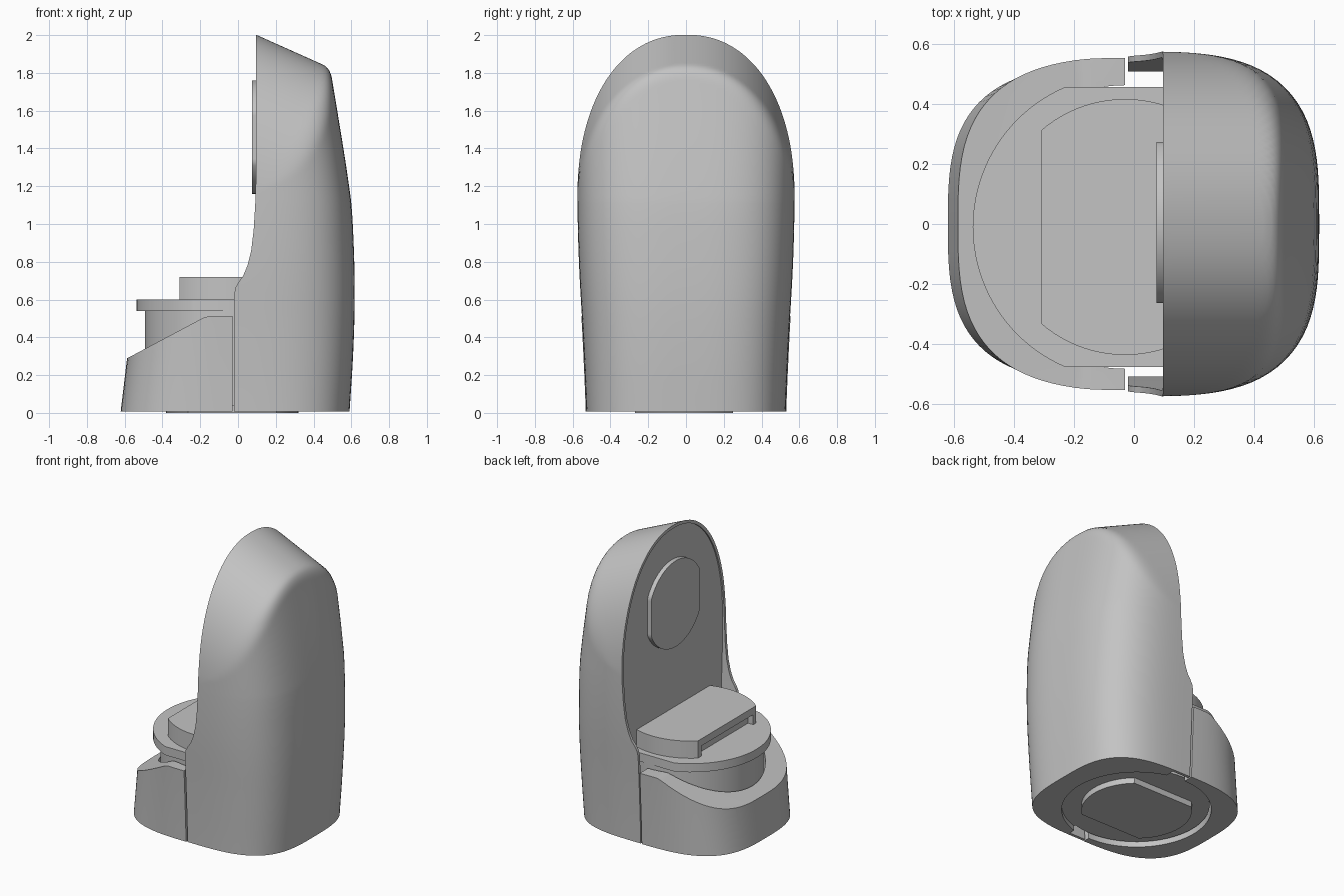
import bpy, bmesh, math
from mathutils import Vector

cube = bpy.data.objects.get("Cube")
if cube:
    bpy.data.objects.remove(cube, do_unlink=True)

grey = bpy.data.materials.new("mid grey")
grey.use_nodes = True
grey.diffuse_color = (0.55, 0.55, 0.55, 1)
grey.node_tree.nodes["Principled BSDF"].inputs["Base Color"].default_value = (0.55, 0.55, 0.55, 1)

HUB = Vector((-0.03, -0.01, 0))   # axis of the round stand
BOTTOM = 0.008


def loft(name, rings):
    """Closed solid skinned through equal-length rings of points."""
    bm = bmesh.new()
    rows = [[bm.verts.new(p) for p in ring] for ring in rings]
    n = len(rows[0])
    for a, b in zip(rows, rows[1:]):
        for i in range(n):
            j = (i + 1) % n
            bm.faces.new((a[i], a[j], b[j], b[i]))
    bm.faces.new(rows[0][::-1])
    bm.faces.new(rows[-1])
    bmesh.ops.recalc_face_normals(bm, faces=bm.faces)
    mesh = bpy.data.meshes.new(name)
    bm.to_mesh(mesh)
    bm.free()
    mesh.materials.append(grey)
    obj = bpy.data.objects.new(name, mesh)
    bpy.context.collection.objects.link(obj)
    return obj


def prism(name, points, sweep):
    pts = [Vector(p) for p in points]
    return loft(name, [pts, [p + Vector(sweep) for p in pts]])


def boolean(obj, cutter, operation):
    """Apply a boolean and discard the cutter."""
    cutter.hide_render = True
    mod = obj.modifiers.new("cut", 'BOOLEAN')
    mod.operation, mod.solver, mod.object = operation, 'EXACT', cutter
    bpy.context.view_layer.objects.active = obj
    bpy.ops.object.modifier_apply(modifier=mod.name)
    bpy.data.objects.remove(cutter, do_unlink=True)


def smooth(obj, angle=35):
    bpy.ops.object.select_all(action='DESELECT')
    obj.select_set(True)
    bpy.context.view_layer.objects.active = obj
    bpy.ops.object.shade_smooth_by_angle(angle=math.radians(angle))


def spow(v, e):
    return math.copysign(abs(v) ** e, v)


def oval(rx, ry, z, n, count=96):
    """Superellipse ring in plan."""
    angles = [2 * math.pi * i / count for i in range(count)]
    return [(rx * spow(math.cos(a), 2 / n), ry * spow(math.sin(a), 2 / n), z) for a in angles]


def spline(keys, t):
    """Catmull-Rom through (t, value) keys."""
    i = max(k for k in range(len(keys) - 1) if keys[k][0] <= t)
    (t1, v1), (t2, v2) = keys[i], keys[i + 1]
    slope = lambda a, b: (b[1] - a[1]) / (b[0] - a[0])
    m1 = slope(keys[max(i - 1, 0)], keys[i + 1])
    m2 = slope(keys[i], keys[min(i + 2, len(keys) - 1)])
    h, s = t2 - t1, (t - t1) / (t2 - t1)
    return ((2*s**3 - 3*s**2 + 1) * v1 + (s**3 - 2*s**2 + s) * h * m1
            + (3*s**2 - 2*s**3) * v2 + (s**3 - s**2) * h * m2)


SIDE = [(-0.6, 0.515), (0, 0.528), (0.4, 0.545), (0.8, 0.567), (1.13, 0.575), (2.3, 0.575)]
BACK = [(0, 0.59), (0.3, 0.609), (0.6, 0.618), (0.9, 0.612), (1.15, 0.595), (1.83, 0.488), (2.2, 0.43)]


def arch(x, inset):
    """Domed outline of the tall shell, in the plane at x."""
    half = []
    for i in range(17):
        z = -0.6 + 1.73 * i / 16
        half.append((spline(SIDE, z) - inset, z))
    for i in range(1, 33):
        a = math.pi / 2 * i / 32
        half.append(((0.575 - inset) * spow(math.cos(a), 1 / 1.1),
                     1.13 + (0.87 - inset) * spow(math.sin(a), 1 / 1.1)))
    half[-1] = (0, 2.0 - inset)
    left = [(x, -y, z) for y, z in half[-2::-1]]
    return [(x, y, z) for y, z in half] + left


def shell_ring(z, count=128):
    """Plan section of the shell: squarish oval softly trimmed by the sloping dome."""
    rx, ry = spline(BACK, z), spline(SIDE, z)
    soft = 0.07 * min(1, max(0, (z - 1.2) / 0.4))

    def inside(x, y):
        plan = (abs(x / rx) ** 3.3 + abs(y / ry) ** 3.3) ** (1 / 3.3)
        rise = max(0, z + 0.447 * (x - 0.1) - 1.13) / 0.87
        dome = (abs(y / 0.575) ** 2.2 + rise ** 2.2) ** (1 / 2.2)
        blend = max(0, soft - abs(plan - dome)) ** 2 / (4 * soft) if soft else 0
        return max(plan, dome) + blend < 1

    ring = []
    for i in range(count):
        a = 2 * math.pi * i / count
        lo, hi = 0, 1.2
        for _ in range(22):
            mid = (lo + hi) / 2
            lo, hi = (mid, hi) if inside(mid * math.cos(a), mid * math.sin(a)) else (lo, mid)
        ring.append((lo * math.cos(a), lo * math.sin(a), z))
    return ring


def disc(name, r, z0, z1, clip_x=9, clip_y=9):
    """Vertical disc on the hub axis, with optional flat sides."""
    obj = loft(name, [[Vector(p) + HUB for p in oval(r, r, z, 2)] for z in (z0, z1)])
    if min(clip_x, clip_y) < r:
        box = [(sx * clip_x + HUB.x, sy * clip_y + HUB.y, z0 - 0.1)
               for sx, sy in ((1, 1), (-1, 1), (-1, -1), (1, -1))]
        boolean(obj, prism("clip", box, (0, 0, 1)), 'INTERSECT')
    return obj


# Tall shell, with closer rings where the dome slopes
levels = [BOTTOM + 1.1 * i / 14 for i in range(14)] + [1.108 + 0.93 * i / 70 for i in range(71)]
shell = loft("tall_shell", [shell_ring(z) for z in levels])

# Front edge of the shell, with side wings that reach forward low down
edge = [(-0.02, -0.1), (-0.02, 0.63), (-0.012, 0.665), (0.005, 0.695), (0.027, 0.725), (0.05, 0.78),
        (0.07, 0.86), (0.083, 0.97), (0.092, 1.12), (0.096, 1.3), (0.096, 2.3)]
outline = [(x, -1, z) for x, z in edge] + [(-1, -1, 2.3), (-1, -1, -0.1)]
boolean(shell, prism("front_cut", outline, (0, 2, 0)), 'DIFFERENCE')

# Recessed panel inside the thin rim, and the round recess underneath
boolean(shell, prism("panel_cut", arch(-0.5, 0.02), (0.605, 0, 0)), 'DIFFERENCE')
boolean(shell, disc("foot_cut", 0.475, -0.1, 0.04), 'DIFFERENCE')
smooth(shell)

# Low front tray with a sloping top
tray = loft("front_tray", [oval(0.622 - 0.12 * z, spline(SIDE, z) + 0.003, z, 3.1)
                           for z in (BOTTOM, 0.15, 0.3, 0.45, 0.6)])
slope = [(-0.03, -0.1), (-0.03, 0.512), (-0.15, 0.512), (-0.175, 0.507), (-0.2, 0.495),
         (-0.585, 0.29), (-0.8, 0.176), (-0.8, -0.1)]
boolean(tray, prism("slope", [(x, -1, z) for x, z in slope], (0, 2, 0)), 'INTERSECT')
boolean(tray, disc("tray_hole", 0.473, -0.2, 0.9), 'DIFFERENCE')
smooth(tray)

# Raised block, undercut along its flat edge
block = disc("raised_block", 0.427, 0.59, 0.72, clip_x=0.28)
slot = [(-0.4, -0.3, 0.5), (-0.27, -0.3, 0.5), (-0.27, 0.27, 0.5), (-0.4, 0.27, 0.5)]
boolean(block, prism("slot", slot, (0, 0, 0.17)), 'DIFFERENCE')

# Round stand: column, platform with flat sides, and foot
parts = [block,
         disc("column", 0.462, 0.04, 0.55),
         disc("platform", 0.508, 0.54, 0.6, clip_y=0.467),
         disc("foot", 0.35, 0, 0.06, clip_y=0.26)]
for part in parts:
    smooth(part)

# Upright plate on the panel: a disc with flat sides
plate_ring = [(0.075, max(-0.268, min(0.268, 0.3 * math.cos(a))) + 0.005, 1.46 + 0.3 * math.sin(a))
              for a in (2 * math.pi * i / 96 for i in range(96))]
smooth(prism("panel_plate", plate_ring, (0.05, 0, 0)))
